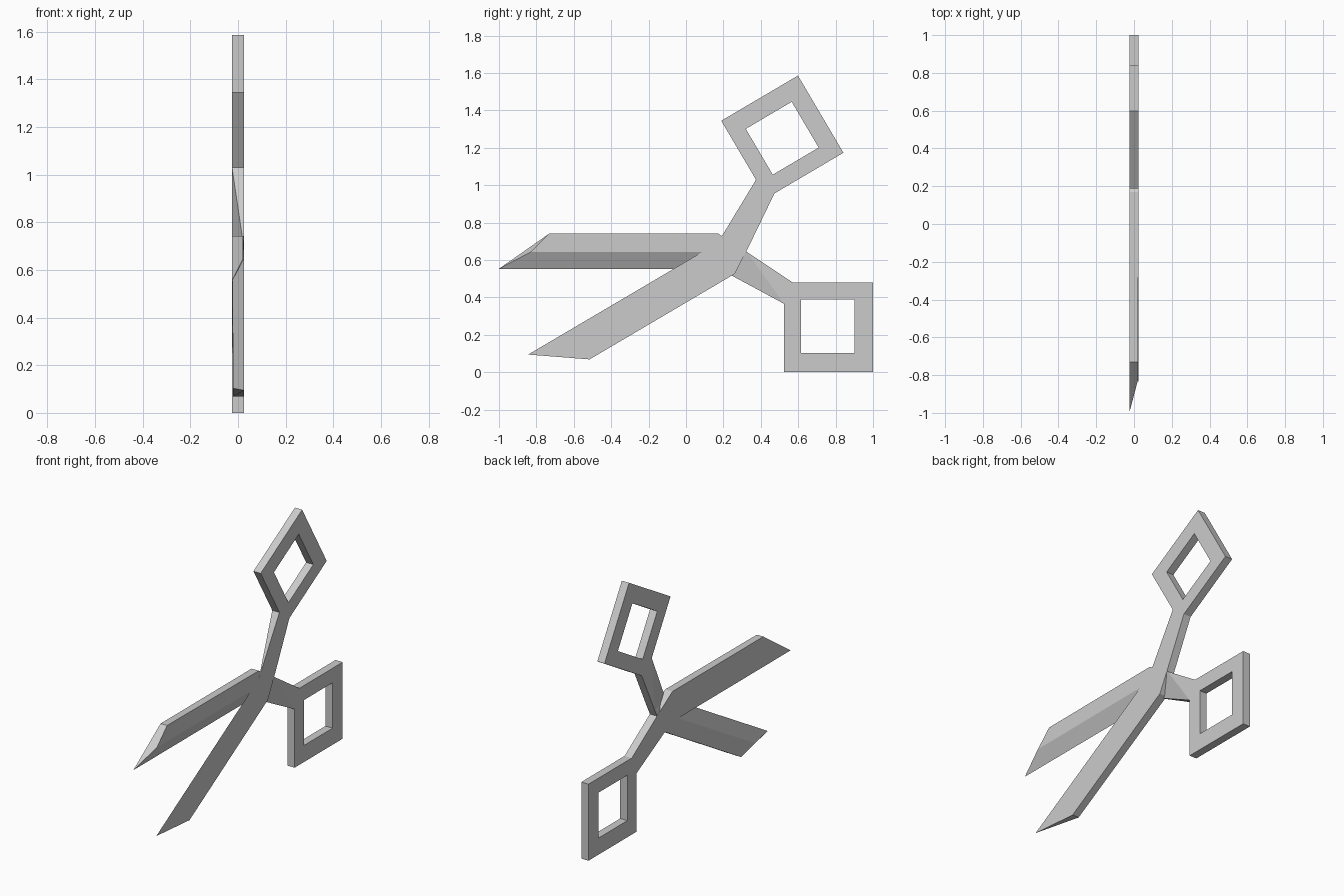
import bpy, bmesh
from math import radians, pi
from mathutils import Matrix

if "Cube" in bpy.data.objects:
    bpy.data.objects.remove(bpy.data.objects["Cube"])

T = 0.025        # half thickness
TIP = 0.02       # ridge offset near the blade tip

# Outline of one half in (y, z): blade, arm, then square grip
OUTLINE = [(-1.0, .553), (-.73, .742), (.17, .742), (.326, .643), (.572, .479),
           (1.0, .479), (1.0, 0), (.524, 0), (.524, .366), (.177, .553)]
HOLE = [(.615, .388), (.9, .388), (.9, .104), (.615, .104)]


def scissor_mesh():
    bm = bmesh.new()
    # flat side
    a = [bm.verts.new((-T, y, z)) for y, z in OUTLINE]
    ha = [bm.verts.new((-T, y, z)) for y, z in HOLE]
    # ground side: the tip moves up to the ridge, the cutting edge is shared
    b = [bm.verts.new((TIP, -.83, .643))]
    b += [bm.verts.new((TIP if i == 0 else T, y, z))
          for i, (y, z) in enumerate(OUTLINE[1:9])]
    b.append(a[9])
    hb = [bm.verts.new((T, y, z)) for y, z in HOLE]

    def face(*vs):
        bm.faces.new(vs)

    # blade and arm
    face(a[0], a[1], a[2], a[3], a[9])
    face(a[9], a[3], a[4], a[8])
    face(b[0], b[1], b[2], b[3])
    face(a[0], b[0], b[3], a[9])
    face(a[9], b[3], b[8])
    face(b[3], b[4], b[8])
    face(a[0], a[1], b[1], b[0])
    # grip frame on both sides
    for o, h in ((a, ha), (b, hb)):
        face(o[8], o[4], h[0])
        for i in range(3):
            face(o[4 + i], o[5 + i], h[i + 1], h[i])
        face(o[7], o[8], h[0], h[3])
    # rim walls and hole walls
    for i in range(1, 8):
        face(a[i], a[i + 1], b[i + 1], b[i])
    face(a[8], a[9], b[8])
    for i in range(4):
        j = (i + 1) % 4
        face(ha[i], ha[j], hb[j], hb[i])

    bmesh.ops.recalc_face_normals(bm, faces=bm.faces[:])
    me = bpy.data.meshes.new("scissor_half")
    bm.to_mesh(me)
    bm.free()
    return me


mesh = scissor_mesh()


def add_half(name, matrix):
    ob = bpy.data.objects.new(name, mesh)
    bpy.context.collection.objects.link(ob)
    ob.matrix_world = matrix


# Level half, and the same half flipped over and swung open
add_half("level_half", Matrix.Identity(4))
add_half("swung_half", Matrix.Translation((0, -.263, 1.0785))
         @ Matrix.Rotation(radians(30.5), 4, 'X') @ Matrix.Rotation(pi, 4, 'Y'))
